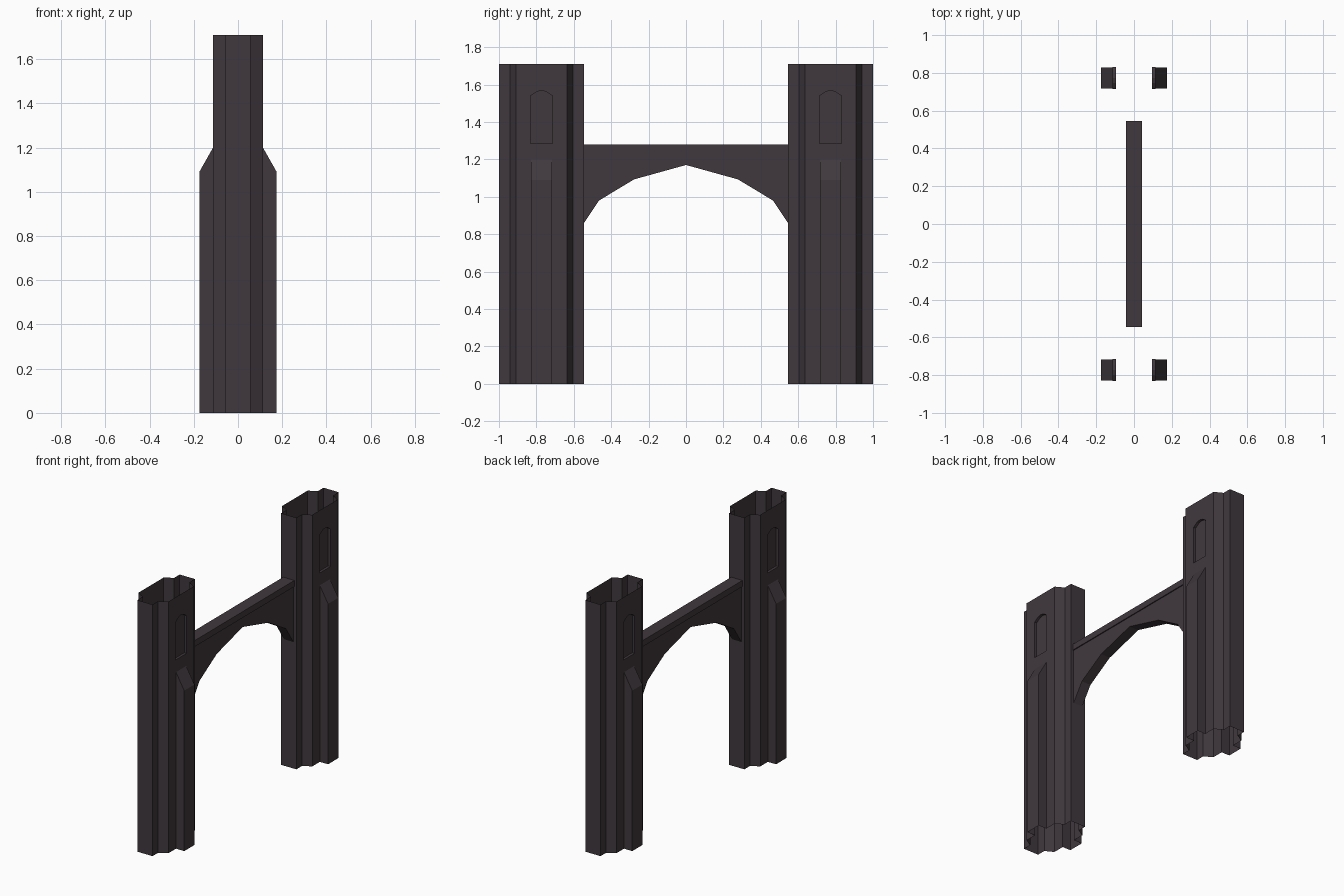
import bpy, bmesh

if "Cube" in bpy.data.objects:
    bpy.data.objects.remove(bpy.data.objects["Cube"])

stone = bpy.data.materials.new("dark stone")
stone.diffuse_color = (0.051, 0.040, 0.047, 1)
stone.use_nodes = True
stone.node_tree.nodes["Principled BSDF"].inputs["Base Color"].default_value = stone.diffuse_color

TOP, MID = 1.71, -0.7725      # tower height and y centre of the front tower


def prism(name, pts, axis, lo, hi):
    """Extrude a 2D outline along an axis (outline uses the other two axes in order)."""
    def place(p, d):
        c = list(p)
        c.insert(axis, d)
        return c
    bm = bmesh.new()
    a = [bm.verts.new(place(p, lo)) for p in pts]
    b = [bm.verts.new(place(p, hi)) for p in pts]
    bm.faces.new(a)
    bm.faces.new(b)
    n = len(pts)
    for i in range(n):
        j = (i + 1) % n
        bm.faces.new((a[i], a[j], b[j], b[i]))
    bmesh.ops.recalc_face_normals(bm, faces=bm.faces[:])
    me = bpy.data.meshes.new(name)
    bm.to_mesh(me)
    bm.free()
    me.materials.append(stone)
    ob = bpy.data.objects.new(name, me)
    bpy.context.collection.objects.link(ob)
    return ob


def drop_faces(ob, rule):
    """Remove hidden faces chosen by their normal."""
    bm = bmesh.new()
    bm.from_mesh(ob.data)
    bm.normal_update()
    bmesh.ops.delete(bm, geom=[f for f in bm.faces if rule(f.normal)], context='FACES')
    bm.to_mesh(ob.data)
    bm.free()


# Tower core: stepped and chamfered plan
quarter = [(0.057, 0.2275), (0.057, 0.1675), (0.113, 0.136)]
right = quarter + [(x, -y) for x, y in reversed(quarter)]
plan = right + [(-x, y) for x, y in reversed(right)]
tower = prism("towers", [(x, y + MID) for x, y in plan], 2, -0.1, TOP + 0.1)

# Buttresses with sloped tops on both broad sides
half = [(0.175, -0.1), (0.175, 1.09), (0.08, 1.2585)]
buttress = prism("buttress_helper", half + [(-x, z) for x, z in reversed(half)],
                 1, MID - 0.055, MID + 0.055)

# Pointed window niches on both broad sides
arch = [(-0.059, 1.284), (0.059, 1.284), (0.059, 1.54), (0.026, 1.562),
        (0, 1.568), (-0.026, 1.562), (-0.059, 1.54)]
outline = [(y + MID, z) for y, z in arch]
niches = [prism("niche_cutter", outline, 0, *sorted((s * 0.096, s * 0.2))) for s in (-1, 1)]

helpers = [(buttress, 'UNION')] + [(n, 'DIFFERENCE') for n in niches]
for ob, op in helpers:
    ob.hide_render = True
    m = tower.modifiers.new(op, 'BOOLEAN')
    m.operation, m.object, m.solver = op, ob, 'EXACT'

# Bake the cuts, then trim the shell open at base and top
bpy.context.view_layer.update()
baked = bpy.data.meshes.new_from_object(
    tower.evaluated_get(bpy.context.evaluated_depsgraph_get()))
tower.modifiers.clear()
bm = bmesh.new()
bm.from_mesh(baked)
for z, n in ((0, -1), (TOP, 1)):
    bmesh.ops.bisect_plane(bm, geom=bm.verts[:] + bm.edges[:] + bm.faces[:],
                           plane_co=(0, 0, z), plane_no=(0, 0, n), clear_outer=True)
for f in bm.faces:
    f.material_index = 0
bm.to_mesh(baked)
bm.free()
baked.materials.clear()
baked.materials.append(stone)
tower.data = baked
for ob, _ in helpers:
    bpy.data.objects.remove(ob)

# Second tower by mirroring
mirror = tower.modifiers.new("other tower", 'MIRROR')
mirror.use_axis = (False, True, False)
mirror.use_mirror_merge = False

# Bridge: top slab and the arched wall beneath it
END = 0.545
slab = prism("bridge_slab", [(-0.042, 1.238), (0.042, 1.238), (0.042, 1.28), (-0.042, 1.28)],
             1, -END, END)
drop_faces(slab, lambda n: abs(n.y) > 0.99)

curve = [(END, 1.238), (END, 0.86), (0.465, 0.98), (0.278, 1.093)]
wall = prism("bridge_arch", curve + [(0, 1.17)] + [(-y, z) for y, z in reversed(curve)],
             0, -0.035, 0.035)
drop_faces(wall, lambda n: abs(n.y) > 0.99 or n.z > 0.99)
